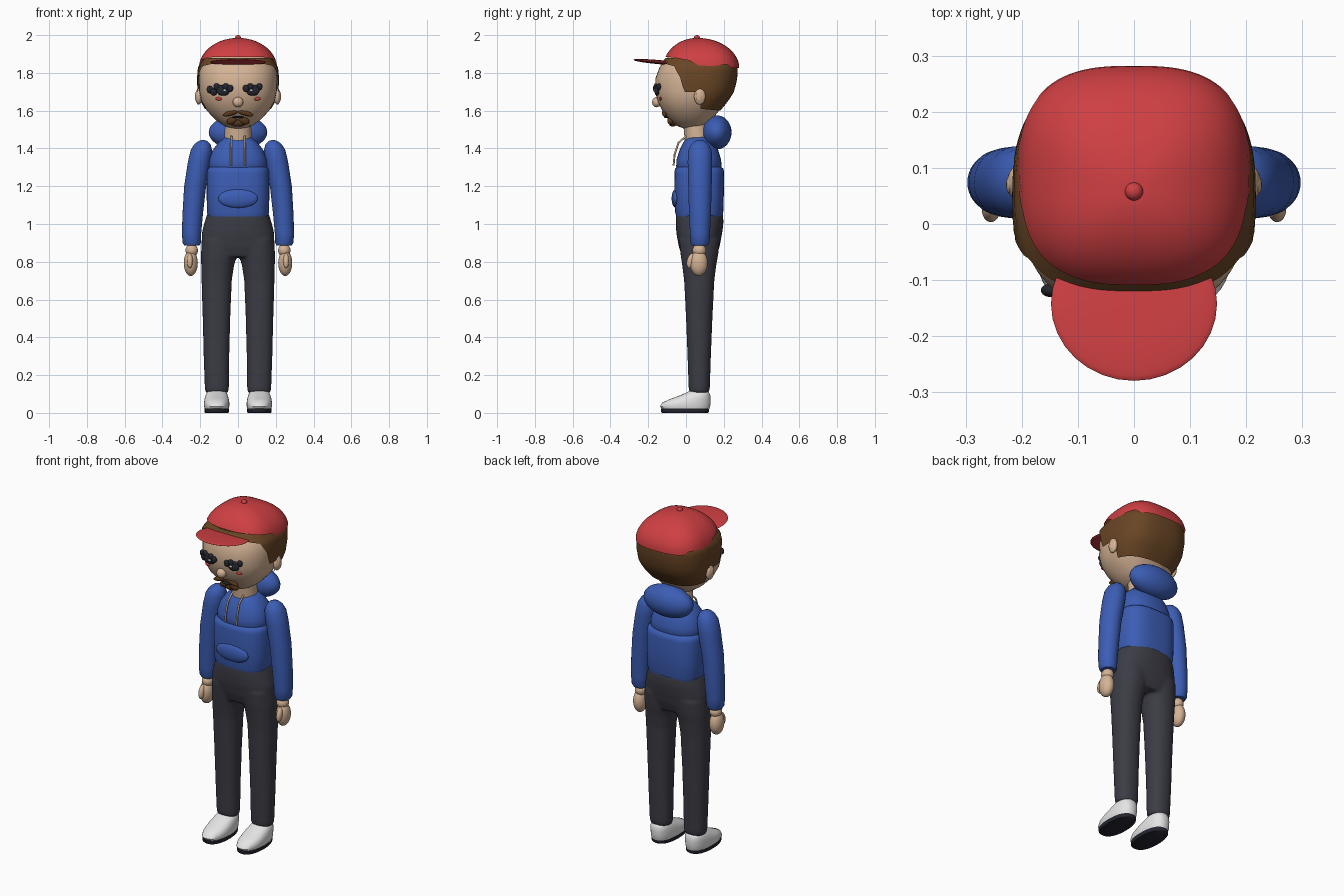
import bpy, bmesh, math
from mathutils import Matrix, Vector

if "Cube" in bpy.data.objects:
    bpy.data.objects.remove(bpy.data.objects["Cube"])


def material(name, *rgb):
    mat = bpy.data.materials.new(name)
    mat.use_nodes = True
    mat.diffuse_color = (*rgb, 1)
    mat.node_tree.nodes["Principled BSDF"].inputs["Base Color"].default_value = (*rgb, 1)
    return mat


SKIN = material("skin", .66, .45, .30)
HAIR = material("hair brown", .14, .06, .018)
BEARD = material("beard brown", .10, .04, .012)
RED = material("cap red", .62, .05, .055)
BLUE = material("hoodie blue", .045, .11, .46)
CHARCOAL = material("trouser charcoal", .045, .045, .06)
WHITE = material("shoe white", .78, .78, .78)
BLACK = material("dark ink", .018, .019, .028)
TAN = material("cord tan", .62, .50, .33)


def finish(name, bm, mat):
    """Turn a bmesh into a smooth shaded object."""
    bmesh.ops.recalc_face_normals(bm, faces=bm.faces)
    mesh = bpy.data.meshes.new(name)
    bm.to_mesh(mesh)
    bm.free()
    mesh.materials.append(mat)
    mesh.shade_smooth()
    mesh.set_sharp_from_angle(angle=math.radians(50))
    obj = bpy.data.objects.new(name, mesh)
    bpy.context.collection.objects.link(obj)
    return obj


def oval(angle, n):
    """Point on a unit superellipse."""
    c, s = math.cos(angle), math.sin(angle)
    return (math.copysign(abs(c) ** (2 / n), c), math.copysign(abs(s) ** (2 / n), s))


def add_loft(bm, rings, n=2, count=40):
    """Rings are (z, centre x, centre y, radius x, radius y)."""
    rows = []
    for z, cx, cy, rx, ry in rings:
        pts = [oval(math.tau * i / count, n) for i in range(count)]
        rows.append([bm.verts.new((cx + rx * a, cy + ry * b, z)) for a, b in pts])
    for low, high in zip(rows, rows[1:]):
        for i in range(count):
            j = (i + 1) % count
            bm.faces.new((low[i], low[j], high[j], high[i]))
    bm.faces.new(rows[0])
    bm.faces.new(rows[-1])


def loft(name, mat, rings, n=2):
    bm = bmesh.new()
    add_loft(bm, rings, n)
    return finish(name, bm, mat)


def blob(name, mat, centre, size, tilt=0, axis='X'):
    bm = bmesh.new()
    place = Matrix.Translation(centre) @ Matrix.Rotation(tilt, 4, axis) @ Matrix.Diagonal((*size, 1))
    bmesh.ops.create_uvsphere(bm, u_segments=32, v_segments=18, radius=1, matrix=place)
    return finish(name, bm, mat)


def mix(table, key):
    """Linear lookup in rows sorted by their first value."""
    if key <= table[0][0]:
        return table[0][1:]
    for a, b in zip(table, table[1:]):
        if key <= b[0]:
            t = (key - a[0]) / (b[0] - a[0])
            return [p + (q - p) * t for p, q in zip(a[1:], b[1:])]
    return table[-1][1:]


# Head: height, front, back, half width
HEAD = [(1.505, -.01, .06, .03), (1.52, -.05, .10, .075), (1.55, -.085, .135, .118),
        (1.6, -.125, .175, .165), (1.65, -.15, .215, .193), (1.7, -.163, .245, .205),
        (1.77, -.162, .262, .208), (1.83, -.14, .265, .203), (1.88, -.1, .24, .17),
        (1.92, -.04, .18, .12)]
HEAD_N = 2.3


def head_ring(z, grow=1):
    front, back, rx = mix(HEAD, z)
    return (z, 0, (front + back) / 2, rx * grow, (back - front) / 2 * grow)


def on_face(x, z, out=0):
    """Point on the front of the head."""
    _, _, cy, rx, ry = head_ring(z)
    depth = max(0, 1 - abs(x / rx) ** HEAD_N) ** (1 / HEAD_N)
    return Vector((x, cy - ry * depth - out, z))


loft("head", SKIN, [head_ring(row[0]) for row in HEAD], HEAD_N)
loft("neck", SKIN, [(1.42, 0, .065, .075, .07), (1.54, 0, .05, .068, .065)])


def shell(name, mat, rim, top, ring, n, count=96, rows=14):
    """Open shell whose lower edge follows a rule on depth."""
    bm = bmesh.new()
    columns = []
    for i in range(count):
        a, b = oval(math.tau * i / count, n)
        bottom = mix(rim, .06 + .2 * b)[0]
        column = []
        for k in range(rows):
            z = bottom + (top - bottom) * math.sin(k / (rows - 1) * math.pi / 2)
            _, cx, cy, rx, ry = ring(z)
            column.append(bm.verts.new((cx + rx * a, cy + ry * b, z)))
        columns.append(column)
    for i, left in enumerate(columns):
        right = columns[(i + 1) % count]
        for k in range(rows - 1):
            bm.faces.new((left[k], right[k], right[k + 1], left[k + 1]))
    bm.faces.new([c[-1] for c in columns])
    return finish(name, bm, mat)


def cap_ring(z):
    s = math.sqrt(max(.0004, 1 - ((z - 1.825) / .16) ** 2))
    return (z, 0, .08 - .02 * (1 - s), .207 * s, .202 * s)


# Hair with sideburns, and the cap over it
shell("hair", HAIR, [(-.13, 1.852), (-.06, 1.835), (-.01, 1.77), (.01, 1.70), (.1, 1.70),
                     (.12, 1.61), (.26, 1.60)], 1.88, lambda z: head_ring(z, 1.045), 2.7)
shell("cap_crown", RED, [(-.12, 1.885), (0, 1.865), (.04, 1.845), (.06, 1.83), (.2, 1.845),
                         (.22, 1.825)], 1.984, cap_ring, 2.8)
blob("cap_button", RED, (0, .058, 1.985), (.016, .016, .015))
blob("cap_brim", RED, (0, -.142, 1.857), (.148, .138, .011), -.09)

# Face
blob("nose", SKIN, on_face(0, 1.645, .008), (.028, .024, .027))
for side, label in ((1, "left"), (-1, "right")):
    blob(label + "_ear", SKIN, (side * .208, .073, 1.675), (.018, .03, .043))
    blob(label + "_ear_hollow", SKIN, (side * .22, .07, 1.675), (.008, .017, .028))
    blob(label + "_cheek_mark", RED, on_face(side * .1, 1.663), (.019, .007, .009))
    blob(label + "_eye", BLACK, on_face(side * .078, 1.705), (.036, .014, .026))
    for k, x in enumerate((.042, .065, .088, .112)):
        lift = .008 * (k % 2)
        blob(f"{label}_lash_{k}", BLACK, on_face(side * x, 1.718 + lift, .004),
             (.017, .011, .019), side * (k - 1) * .2, 'Y')
    blob(label + "_eye_glint", WHITE, on_face(side * .07, 1.708, .012), (.008, .004, .006))
    blob(label + "_moustache", BEARD, on_face(side * .036, 1.588), (.046, .014, .014),
         side * .3, 'Y')
    blob(label + "_goatee_side", BEARD, on_face(side * .03, 1.55), (.032, .016, .02), side * .5, 'Y')
for k, x in enumerate((-.128, -.148)):
    blob(f"right_outer_lash_{k}", BLACK, on_face(x, 1.70 + .012 * k, .005), (.018, .012, .02))
blob("goatee", BEARD, on_face(0, 1.537), (.045, .022, .022))
blob("mouth", BLACK, on_face(0, 1.566, .006), (.032, .012, .006))

# Hoodie
loft("hoodie_body", BLUE, [(1.04, 0, .07, .158, .122), (1.06, 0, .07, .164, .127),
                           (1.15, 0, .07, .166, .13), (1.27, 0, .07, .165, .132),
                           (1.293, 0, .07, .161, .128), (1.303, 0, .07, .148, .115)], 2.9)
loft("hoodie_chest", BLUE, [(1.28, 0, .068, .145, .11), (1.305, 0, .068, .155, .12),
                            (1.34, 0, .068, .152, .118), (1.39, 0, .068, .135, .103),
                            (1.43, 0, .068, .105, .083), (1.46, 0, .066, .07, .06)], 2.4)
blob("hood", BLUE, (0, .163, 1.485), (.155, .078, .09))
blob("front_pocket", BLUE, (0, -.054, 1.135), (.105, .022, .05))
for side, label in ((1, "left"), (-1, "right")):
    curve = bpy.data.curves.new(label + "_cord", 'CURVE')
    curve.dimensions = '3D'
    curve.bevel_depth = .005
    spline = curve.splines.new('POLY')
    path = ((.035, 0, 1.465), (.036, -.04, 1.43), (.037, -.06, 1.37), (.037, -.066, 1.31))
    spline.points.add(len(path) - 1)
    for point, (x, y, z) in zip(spline.points, path):
        point.co = (side * x, y, z, 1)
    curve.use_fill_caps = True
    curve.materials.append(TAN)
    bpy.context.collection.objects.link(bpy.data.objects.new(label + "_cord", curve))

    # Sleeve: height, centre x, radius x, radius y
    sleeve = [(.885, .244, .04, .042), (.9, .245, .048, .05), (.95, .246, .051, .053),
              (1.05, .24, .054, .058), (1.2, .227, .058, .062), (1.33, .205, .06, .065),
              (1.39, .194, .057, .062), (1.42, .189, .044, .048), (1.437, .186, .027, .03),
              (1.444, .185, .01, .012)]
    loft(label + "_sleeve", BLUE, [(z, side * x, .074, rx, ry) for z, x, rx, ry in sleeve])

    # Hand
    blob(label + "_wrist", SKIN, (side * .245, .07, .86), (.033, .036, .034))
    blob(label + "_hand", SKIN, (side * .25, .068, .793), (.037, .047, .068))
    blob(label + "_thumb", SKIN, (side * .255, .025, .805), (.016, .02, .04), -.25)

    # Shoe: height, toe, heel, half width
    shoe = [(.018, -.125, .122, .062), (.035, -.138, .128, .067), (.055, -.125, .13, .067),
            (.075, -.08, .13, .064), (.095, -.025, .128, .058), (.112, .01, .12, .05),
            (.12, .03, .105, .035)]
    loft(label + "_shoe", WHITE, [(z, side * .113, (a + b) / 2, w, (b - a) / 2)
                                  for z, a, b, w in shoe], 2.3)
    loft(label + "_sole", BLACK, [(z, side * .113, -.005, .065 * s, .128 * s)
                                  for z, s in ((0, .95), (.006, 1), (.022, 1))], 2.3)

# Trousers: two legs and hips fused into one skin
bm = bmesh.new()
LEG = [(.105, .112, .07, .058, .05), (.125, .112, .07, .064, .056), (.3, .114, .07, .068, .062),
       (.5, .114, .07, .073, .07), (.7, .113, .07, .08, .08), (.78, .108, .07, .087, .09),
       (.84, .1, .071, .096, .1), (.92, .095, .071, .097, .108)]
for side in (1, -1):
    add_loft(bm, [(z, side * x, y, rx, ry) for z, x, y, rx, ry in LEG], 2.2)
add_loft(bm, [(.825, 0, .07, .16, .09), (.88, 0, .07, .193, .108), (.95, 0, .07, .192, .121),
              (1.0, 0, .072, .18, .126), (1.055, 0, .072, .163, .125)], 2.4)
trousers = finish("trousers", bm, CHARCOAL)
fuse = trousers.modifiers.new("fuse", 'REMESH')
fuse.mode = 'VOXEL'
fuse.voxel_size = .009
fuse.use_smooth_shade = True
soften = trousers.modifiers.new("soften", 'SMOOTH')
soften.factor = .5
soften.iterations = 8
